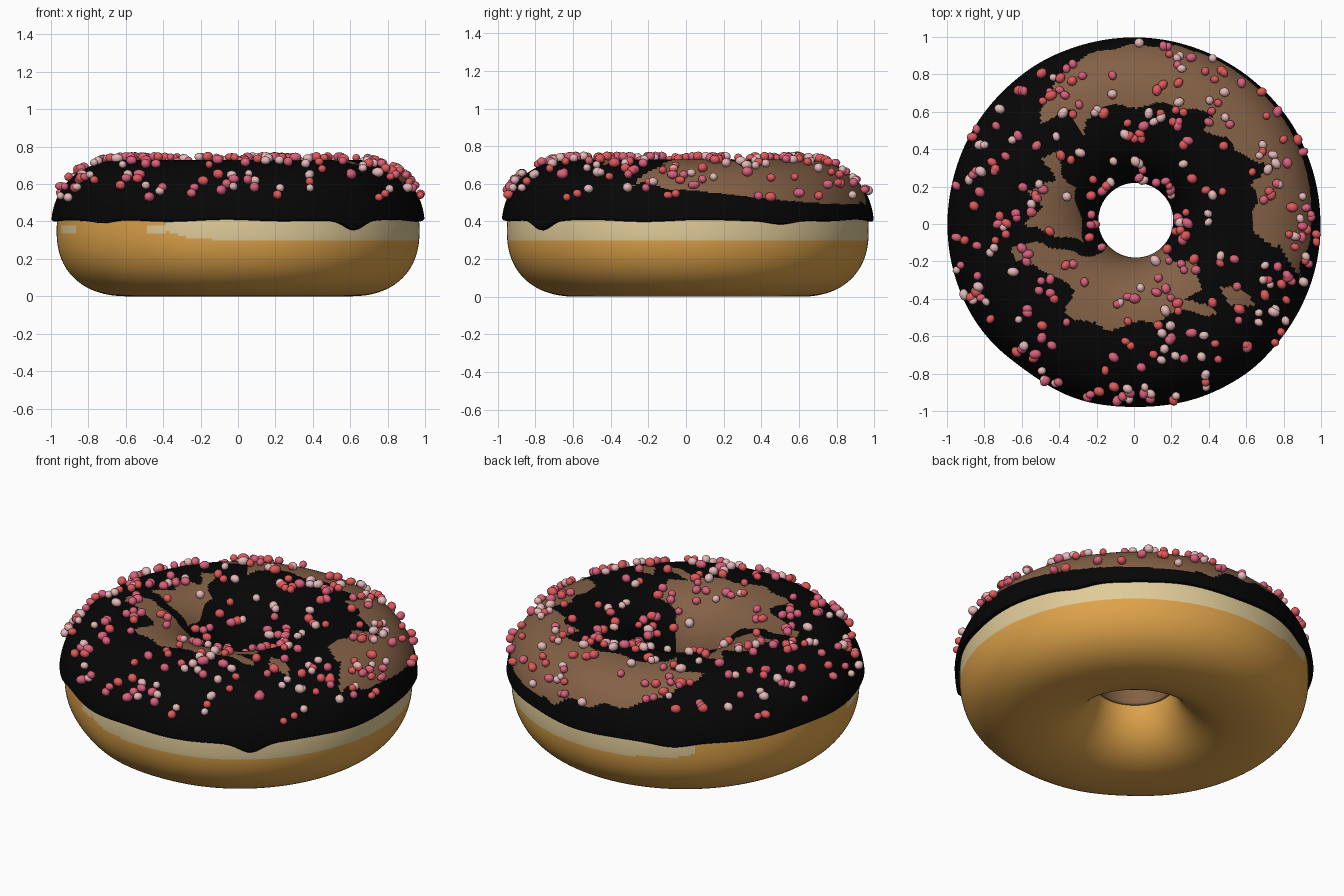
import bpy, bmesh, math, random
from mathutils import Vector, Matrix, Euler

if "Cube" in bpy.data.objects:
    bpy.data.objects.remove(bpy.data.objects["Cube"])

random.seed(11)
SEG = 256
RC, ZC, N = 0.59, 0.35, 2.3      # ring radius, mid height, section squareness


def mat(name, r, g, b):
    lin = [((c / 255 + 0.055) / 1.055) ** 2.4 if c > 10 else c / 255 / 12.92 for c in (r, g, b)]
    m = bpy.data.materials.new(name)
    m.diffuse_color = (*lin, 1)
    m.use_nodes = True
    m.node_tree.nodes["Principled BSDF"].inputs["Base Color"].default_value = m.diffuse_color
    return m


tan = mat("golden_dough", 222, 163, 74)
cream = mat("cream_band", 224, 203, 152)
dark = mat("dark_chocolate", 6, 6, 6)
brown = mat("milk_chocolate", 132, 97, 70)
pinks = [mat("rose_pink", 220, 98, 126), mat("coral_red", 226, 90, 92), mat("pale_pink", 230, 186, 186)]


def gauss(th, deg, width):
    d = (math.degrees(th) - deg + 180) % 360 - 180
    return math.exp(-(d / width) ** 2)


def place(r, th, z):
    # slight dents on the outside, hole slightly off centre
    k = max(0, r) ** 2
    r -= k * (0.022 * gauss(th, 234, 16) + 0.018 * gauss(th, 270, 20))
    w = max(0, 1 - r)
    return Vector((r * math.cos(th) + 0.012 * w, r * math.sin(th) + 0.025 * w, z))


def power(v, e):
    return math.copysign(abs(v) ** e, v)


def section(t, a_out, a_in, b):
    c, s = math.cos(t), math.sin(t)
    return RC + (a_out if c > 0 else a_in) * power(c, 2 / N), ZC + b * power(s, 2 / N)


def lathe(name, profile, mats, rule, closed=True):
    bm = bmesh.new()
    rings = []
    for i in range(SEG):
        th = 2 * math.pi * i / SEG
        rings.append([bm.verts.new(place(r, th, z)) for r, z in profile(th)])
    n = len(rings[0])
    for i in range(SEG):
        p, q = rings[i], rings[(i + 1) % SEG]
        for j in range(n if closed else n - 1):
            k = (j + 1) % n
            f = bm.faces.new((p[j], q[j], q[k], p[k]))
            f.material_index = rule(f.calc_center_median())
            f.smooth = True
    bmesh.ops.recalc_face_normals(bm, faces=bm.faces)
    return finish(name, bm, mats)


def finish(name, bm, mats):
    me = bpy.data.meshes.new(name)
    bm.to_mesh(me)
    bm.free()
    for m in mats:
        me.materials.append(m)
    ob = bpy.data.objects.new(name, me)
    bpy.context.collection.objects.link(ob)
    return ob


# Dough ring with a cream band under the icing
def dough_rule(c):
    if math.hypot(c.x, c.y) < 0.8 or c.z > 0.45:
        return 0
    deg = math.degrees(math.atan2(c.y, c.x)) % 360
    if 193 < deg < 207:
        return int(0.34 < c.z < 0.375)
    d = (deg + 114) % 360               # angle past the start of the band
    if d > 242:
        return int(d > 353 and 0.34 < c.z < 0.38)
    edge = 0.302 + 0.055 * math.exp(-d / 5) + 0.03 * math.exp(-(242 - d) / 8)
    return int(c.z > edge)


lathe("dough_ring",
      lambda th: [section(2 * math.pi * j / 230, 0.38, 0.375, 0.35) for j in range(230)],
      [tan, cream], dough_rule)

# Icing patches as seen from above
PATCHES = [
    [(-0.5, 0.55), (-0.47, 0.7), (-0.36, 0.83), (-0.15, 0.94), (0.1, 0.96), (0.35, 0.93), (0.7, 1), (1.1, 0.5),
     (1.1, 0.1), (0.93, -0.08), (0.88, -0.27), (0.78, -0.12), (0.62, -0.05), (0.66, 0.1), (0.62, 0.22),
     (0.75, 0.28), (0.6, 0.37), (0.53, 0.38), (0.5, 0.46), (0.38, 0.5), (0.42, 0.58), (0.2, 0.64),
     (-0.22, 0.62), (-0.27, 0.48), (-0.33, 0.6)],
    [(-0.5, 0.35), (-0.38, 0.38), (-0.4, 0.26), (-0.31, 0.2), (-0.3, 0.05), (-0.26, -0.1), (-0.4, -0.06),
     (-0.58, -0.01), (-0.5, 0.08), (-0.57, 0.18), (-0.42, 0.22)],
    [(-0.65, -0.12), (-0.5, -0.1), (-0.3, -0.17), (-0.17, -0.15), (-0.1, -0.1), (0.1, -0.1), (0.22, -0.19),
     (0.34, -0.2), (0.35, -0.35), (0.27, -0.42), (0.42, -0.42), (0.45, -0.48), (0.2, -0.47), (0.1, -0.52),
     (-0.15, -0.56), (-0.36, -0.48), (-0.33, -0.35), (-0.5, -0.23), (-0.62, -0.2)],
    [(0.45, -0.33), (0.6, -0.36), (0.64, -0.42), (0.5, -0.45)],
]


def inside(x, y, poly):
    hit = False
    for (x1, y1), (x2, y2) in zip(poly, poly[1:] + poly[:1]):
        if (y1 > y) != (y2 > y) and x < (x2 - x1) * (y - y1) / (y2 - y1) + x1:
            hit = not hit
    return hit


def icing_rule(c):
    th, r = math.atan2(c.y, c.x), math.hypot(c.x, c.y)
    if r > 0.8 and c.z < 0.49 + 0.08 * gauss(th, -8, 35):
        return 0
    if r < 0.3 and c.z < 0.42:          # lower wall of the hole
        return int(160 < math.degrees(th) % 360 < 320)
    x = c.x + 0.012 * math.sin(31 * c.y + 9 * c.x)
    y = c.y + 0.012 * math.sin(27 * c.x - 8 * c.y)
    return int(any(inside(x, y, p) for p in PATCHES))


# Icing cap with a wavy, dripping lip
def icing_profile(th):
    lip = 0.412 + 0.003 * math.sin(7 * th) + 0.003 * math.sin(11 * th + 1)
    lip -= 0.05 * gauss(th, -51, 5) + 0.02 * gauss(th, 31, 6) + 0.02 * gauss(th, 121, 7) + 0.015 * gauss(th, 222, 6)
    dims = (0.41, 0.39, 0.38)
    t0 = math.asin(power((lip - ZC) / dims[2], N / 2))
    t1 = math.pi + 0.12
    pts = [section(t0 + (t1 - t0) * j / 160, *dims) for j in range(161)]
    r0, z0 = pts[0]
    r1, z1 = pts[-1]
    return ([(r0 - 0.06, z0 + 0.004), (r0 - 0.02, z0 - 0.008), (r0 - 0.006, z0 - 0.006)] + pts
            + [(r1 + 0.006, z1 - 0.006), (r1 + 0.05, z1)])


lathe("chocolate_icing", icing_profile, [dark, brown], icing_rule, closed=False)

# Sprinkles: an even scatter, extra ones down the sides, and denser clusters
CLUSTERS = [(0.2, 0.55), (0.45, 0.82), (0.45, 0.6), (-0.17, 0.08), (0.24, -0.02), (0.8, -0.3), (0.3, -0.25),
            (0.2, -0.55), (-0.05, -0.93), (0, -0.3), (-0.75, 0.35), (-0.65, 0.05), (-0.83, -0.43), (0.65, -0.45),
            (0.93, 0.1), (0.38, -0.82), (0.05, -0.7), (-0.5, 0.15), (-0.45, -0.33), (-0.5, -0.75), (-0.42, 0.7),
            (0.72, 0.3), (0.9, -0.15), (0.02, 0.5), (0.25, 0.85), (0.05, 0.25)]
spots = [(random.uniform(-1, 1), random.uniform(-1, 1)) for _ in range(185)]
for cx, cy in CLUSTERS:
    spots += [(cx + random.gauss(0, 0.07), cy + random.gauss(0, 0.07)) for _ in range(6)]
for low, high, count in ((0.9, 0.988, 45), (0.2, 0.26, 26)):
    for _ in range(count):
        r, th = random.uniform(low, high), random.uniform(0, 2 * math.pi)
        spots.append((r * math.cos(th), r * math.sin(th)))

bm = bmesh.new()
for x, y in spots:
    r, th = math.hypot(x, y), math.atan2(y, x)
    u = (r - RC) / (0.41 if r > RC else 0.39)
    if abs(u) >= 0.995:
        continue
    z = ZC + 0.38 * (1 - abs(u) ** N) ** (1 / N)
    if z < 0.51:
        continue
    s = random.uniform(0.020, 0.027)
    spin = Euler((0, 0, random.uniform(0, 6.28))).to_matrix().to_4x4()
    m = (Matrix.Translation(place(r + 0.012 * u, th, z + 0.016)) @ spin
         @ Matrix.Diagonal((s * random.uniform(1, 1.3), s, s, 1)))
    made = bmesh.ops.create_icosphere(bm, subdivisions=2, radius=1, matrix=m)
    colour = random.randrange(3)
    for f in {f for v in made["verts"] for f in v.link_faces}:
        f.material_index = colour
        f.smooth = True
finish("sprinkles", bm, pinks)
